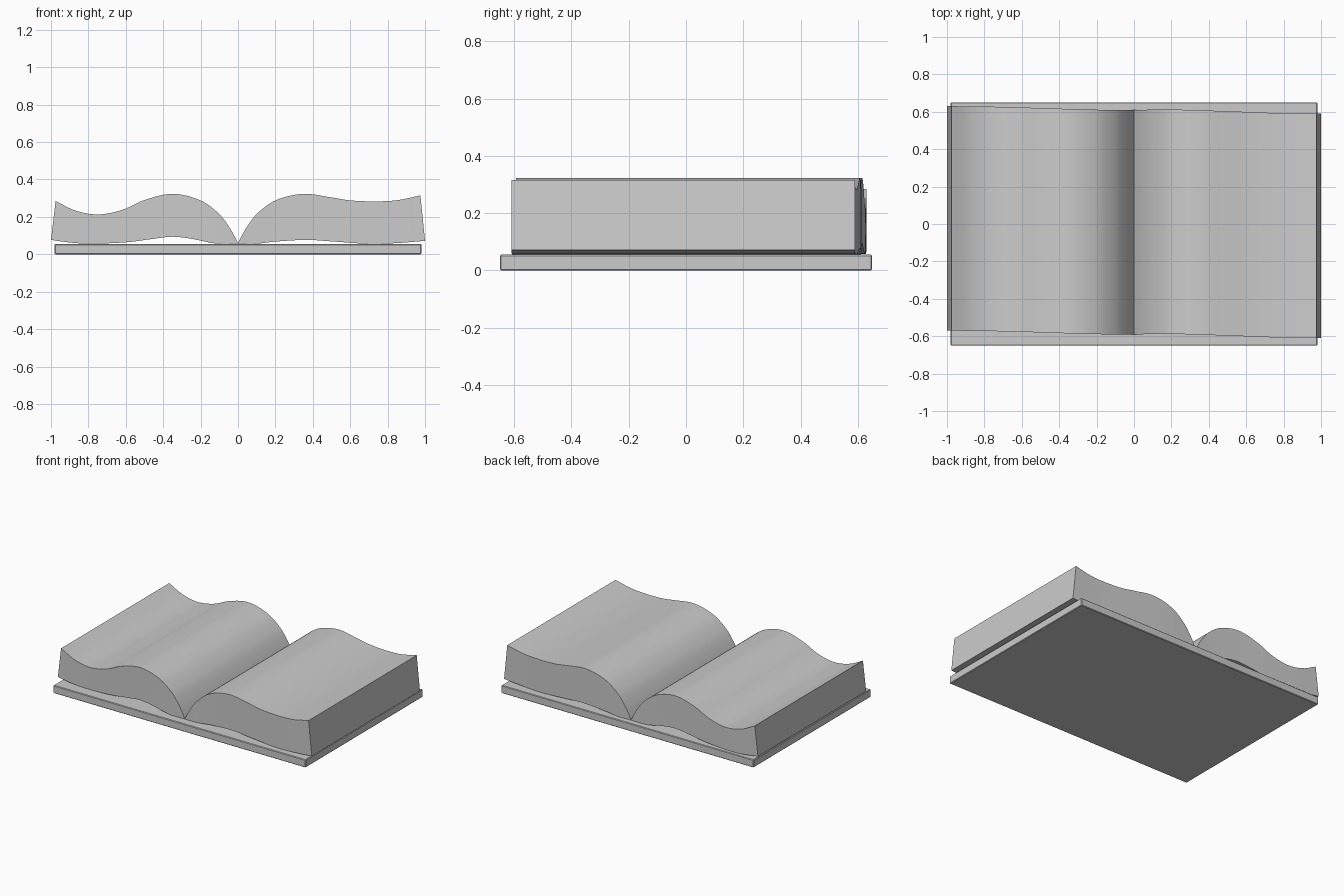
import bpy, bmesh

if "Cube" in bpy.data.objects:
    bpy.data.objects.remove(bpy.data.objects["Cube"])

N = 48  # columns across each page block


def curve(pts, x):
    """Smooth cubic Hermite height through the (x, value) points."""
    n = len(pts)

    def slope(i):
        a, b = pts[max(i - 1, 0)], pts[min(i + 1, n - 1)]
        return (b[1] - a[1]) / (b[0] - a[0])
    i = 0
    while i < n - 2 and x > pts[i + 1][0]:
        i += 1
    (x0, v0), (x1, v1) = pts[i], pts[i + 1]
    h = x1 - x0
    t = (x - x0) / h
    return ((2*t**3 - 3*t*t + 1) * v0 + (t**3 - 2*t*t + t) * h * slope(i)
            + (3*t*t - 2*t**3) * v1 + (t**3 - t*t) * h * slope(i + 1))


# slight skew of the pages along y
DRIFT = [(-1, 0.03), (-0.8, 0.028), (-0.6, 0.023), (-0.2, 0.011), (0, 0.01),
         (0.2, 0.012), (0.5, 0.003), (0.8, -0.008), (1, -0.01)]


def page_block(name, side, top, bottom):
    bm = bmesh.new()
    cols = []
    for i in range(N + 1):
        u = (i / N) ** 1.5
        ring = []
        for pts, y in ((top, -0.6), (top, 0.6), (bottom, 0.6), (bottom, -0.6)):
            x = u * pts[-1][0]
            ring.append(bm.verts.new((side * x, y + curve(DRIFT, side * x),
                                      curve(pts, x))))
        cols.append(ring)
    for a, b in zip(cols, cols[1:]):
        for k in range(4):
            m = (k + 1) % 4
            bm.faces.new((a[k], a[m], b[m], b[k]))
    bm.faces.new(cols[0])
    bm.faces.new(cols[-1])
    bmesh.ops.recalc_face_normals(bm, faces=bm.faces)
    me = bpy.data.meshes.new(name)
    bm.to_mesh(me)
    bm.free()
    ob = bpy.data.objects.new(name, me)
    bpy.context.collection.objects.link(ob)
    bpy.ops.object.select_all(action='DESELECT')
    bpy.context.view_layer.objects.active = ob
    ob.select_set(True)
    bpy.ops.object.shade_smooth_by_angle(angle=0.6)


# cover board
bpy.ops.mesh.primitive_cube_add(size=1, location=(0, 0, 0.0275))
cover = bpy.context.object
cover.name = "cover"
cover.scale = (1.96, 1.3, 0.055)
bpy.ops.object.transform_apply(scale=True)
bevel = cover.modifiers.new("edge", 'BEVEL')
bevel.width = 0.004
bevel.segments = 1

# page blocks, given from the spine outwards as (distance, height)
page_block("left_pages", -1,
           [(0, 0.06), (0.04, 0.135), (0.1, 0.215), (0.2, 0.288), (0.35, 0.323),
            (0.5, 0.29), (0.62, 0.237), (0.75, 0.213), (0.87, 0.234), (0.975, 0.285)],
           [(0, 0.057), (0.12, 0.058), (0.25, 0.083), (0.35, 0.094), (0.45, 0.083),
            (0.6, 0.064), (0.8, 0.057), (0.9, 0.063), (1, 0.077)])
page_block("right_pages", 1,
           [(0, 0.06), (0.04, 0.135), (0.1, 0.215), (0.2, 0.288), (0.35, 0.323),
            (0.5, 0.304), (0.6, 0.288), (0.73, 0.283), (0.85, 0.289), (0.975, 0.315)],
           [(0, 0.057), (0.1, 0.057), (0.2, 0.068), (0.37, 0.077), (0.5, 0.069),
            (0.7, 0.056), (0.85, 0.06), (1, 0.072)])
